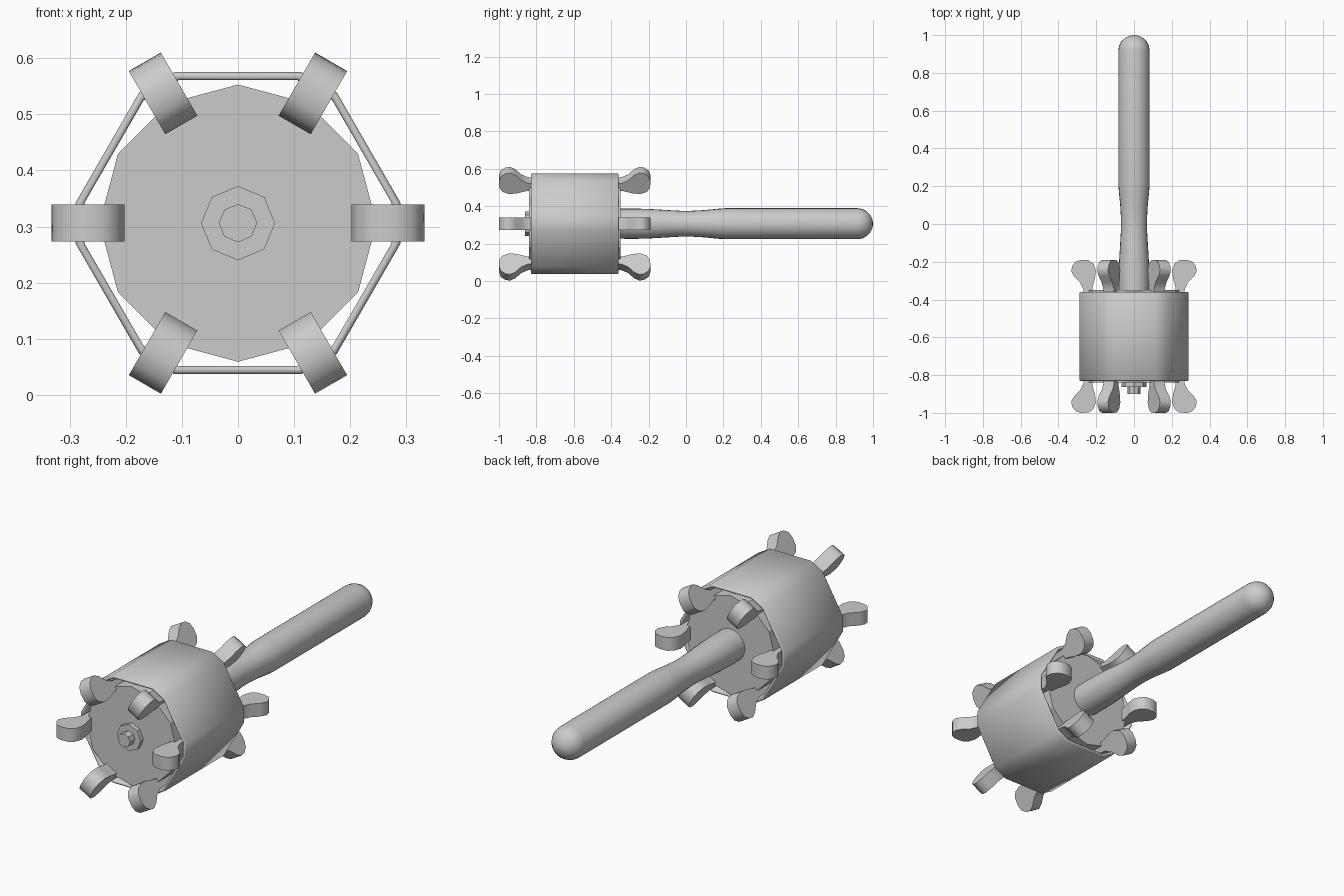
import bpy, bmesh, math
from mathutils import Matrix, Vector

if "Cube" in bpy.data.objects:
    bpy.data.objects.remove(bpy.data.objects["Cube"])

CZ = 0.306  # height of the roller axis
grey = bpy.data.materials.new("plain grey")
grey.diffuse_color = (0.6, 0.6, 0.6, 1)
grey.use_nodes = True
grey.node_tree.nodes["Principled BSDF"].inputs["Base Color"].default_value = grey.diffuse_color


def finish(name, bm, smooth=None):
    bmesh.ops.recalc_face_normals(bm, faces=bm.faces)
    me = bpy.data.meshes.new(name)
    bm.to_mesh(me)
    bm.free()
    ob = bpy.data.objects.new(name, me)
    bpy.context.collection.objects.link(ob)
    ob.location.z = CZ
    me.materials.append(grey)
    if smooth:
        bpy.ops.object.select_all(action='DESELECT')
        ob.select_set(True)
        bpy.context.view_layer.objects.active = ob
        bpy.ops.object.shade_smooth_by_angle(angle=math.radians(smooth))
    return ob


def lathe(name, profile, sides, smooth=None):
    """Spin (radius, y) points about the y axis, one vertex at the top."""
    bm = bmesh.new()
    rings = []
    for r, y in profile:
        rings.append([bm.verts.new((r * math.sin(2 * math.pi * i / sides), y,
                                    r * math.cos(2 * math.pi * i / sides)))
                      for i in range(sides)])
    for a, b in zip(rings, rings[1:]):
        for i in range(sides):
            j = (i + 1) % sides
            bm.faces.new((a[i], a[j], b[j], b[i]))
    bm.faces.new(rings[0])
    bm.faces.new(rings[-1])
    return finish(name, bm, smooth)


# Drum core, hub washer and axle pin
lathe("drum", [(0.247, -0.84), (0.247, -0.35)], 12)
lathe("hub_washer", [(0.066, -0.862), (0.066, -0.83)], 8)
lathe("axle_pin", [(0.034, -0.9), (0.034, -0.85)], 8)

# Handle with a narrowed neck and a domed end
grip = [(0.08, -0.36), (0.081, -0.28), (0.079, -0.2), (0.073, -0.1), (0.069, -0.03),
        (0.069, 0.03), (0.073, 0.1), (0.08, 0.17), (0.083, 0.21), (0.083, 0.917)]
dome = [(0.083 * math.cos(t), 0.917 + 0.083 * math.sin(t))
        for t in (math.radians(d) for d in (18, 36, 54, 72, 86))]
lathe("handle", grip + dome, 24, 50)


# Hexagonal sleeve with clipped corners and rounded rims
def hexagon(apothem, clip):
    corner = [Vector((math.cos(math.radians(60 * k)), math.sin(math.radians(60 * k))))
              * apothem / math.cos(math.pi / 6) for k in range(6)]
    pts = []
    for k in range(6):
        for n in (k - 1, (k + 1) % 6):
            pts.append(corner[k] + (corner[n] - corner[k]).normalized() * clip)
    return pts


section = [(0.255, -0.826), (0.259, -0.83), (0.265, -0.83), (0.269, -0.825),
           (0.269, -0.365), (0.265, -0.36), (0.259, -0.36), (0.255, -0.364)]
bm = bmesh.new()
loops = [[bm.verts.new((p.x, y, p.y)) for p in hexagon(a, 0.042)] for a, y in section]
for k in range(len(loops)):
    a, b = loops[k], loops[(k + 1) % len(loops)]
    for i in range(12):
        j = (i + 1) % 12
        bm.faces.new((a[i], a[j], b[j], b[i]))
finish("sleeve", bm, 50)

# Six bars under the sleeve corners, with flared paddles at both ends
half = [(0.265, 0.16), (0.268, 0.25), (0.285, 0.285), (0.318, 0.318), (0.332, 0.345),
        (0.328, 0.37), (0.31, 0.395), (0.28, 0.405), (0.24, 0.403), (0.215, 0.385),
        (0.202, 0.35), (0.206, 0.31), (0.22, 0.26), (0.22, 0.16)]
outline = half + [(r, -s) for r, s in reversed(half)]
for k in range(6):
    bm = bmesh.new()
    face = bm.faces.new([bm.verts.new((r, s - 0.595, -0.033)) for r, s in outline])
    ext = bmesh.ops.extrude_face_region(bm, geom=[face])
    bmesh.ops.translate(bm, vec=(0, 0, 0.066),
                        verts=[v for v in ext["geom"] if isinstance(v, bmesh.types.BMVert)])
    bm.transform(Matrix.Rotation(math.radians(60 * k), 4, 'Y'))
    finish(f"paddle_bar_{k + 1}", bm, 45)
